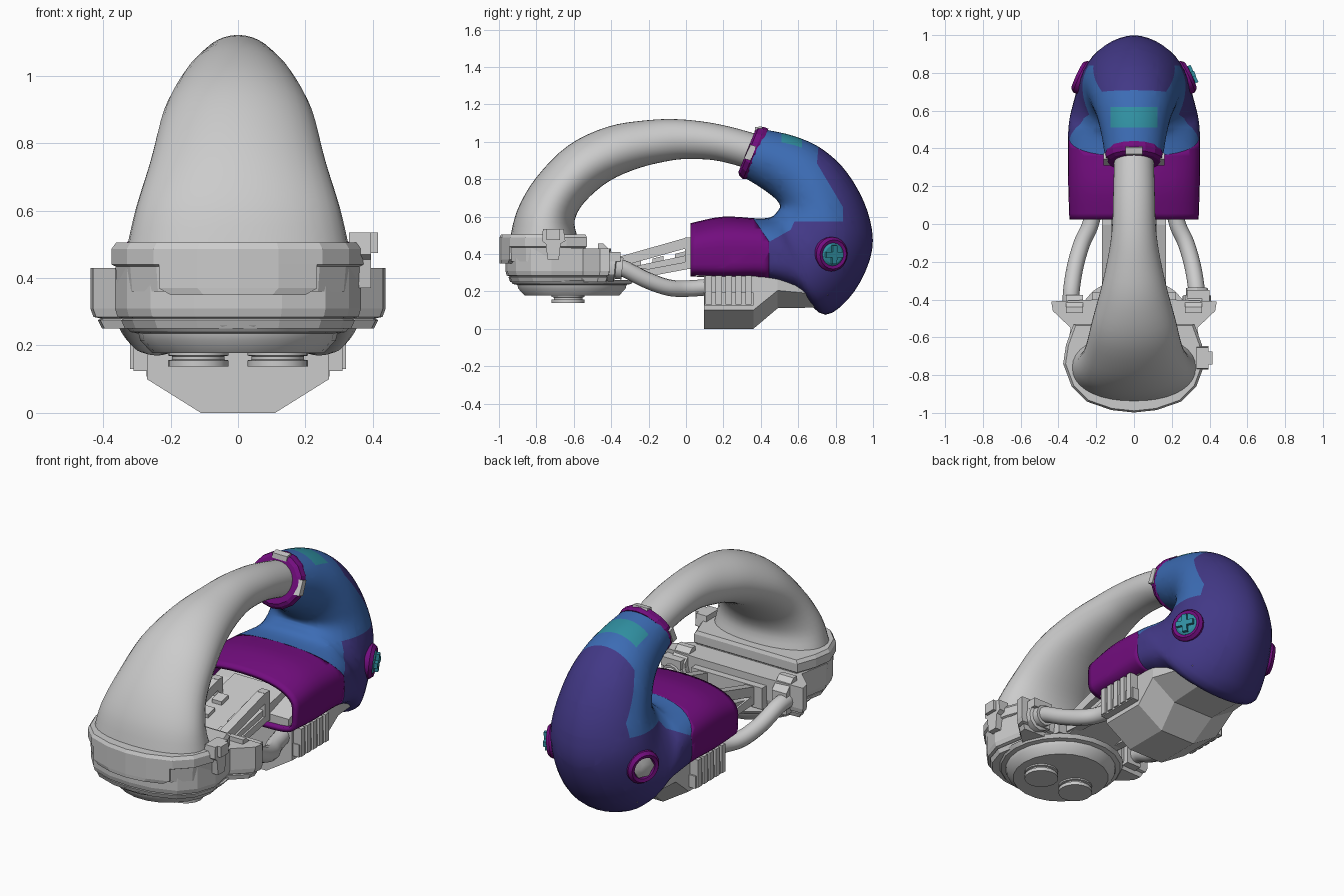
import bpy, bmesh, math
from mathutils import Vector

if "Cube" in bpy.data.objects:
    bpy.data.objects.remove(bpy.data.objects["Cube"])

def mat(name, c):
    m = bpy.data.materials.new(name)
    m.diffuse_color = (*c, 1)
    m.use_nodes = True
    m.node_tree.nodes["Principled BSDF"].inputs["Base Color"].default_value = m.diffuse_color
    return m

PURPLE = mat("purple", (0.17, 0.004, 0.21))
INDIGO = mat("indigo", (0.055, 0.04, 0.24))
BLUE = mat("blue", (0.045, 0.15, 0.46))
TEAL = mat("teal", (0.03, 0.28, 0.36))

def finish(bm, name, m=None, smooth=None):
    me = bpy.data.meshes.new(name)
    bm.to_mesh(me)
    bm.free()
    if smooth:
        me.shade_smooth()
        me.set_sharp_from_angle(angle=math.radians(smooth))
    if m:
        me.materials.append(m)
    ob = bpy.data.objects.new(name, me)
    bpy.context.collection.objects.link(ob)
    return ob

def skin_bm(rings, caps=True):
    bm = bmesh.new()
    vs = [[bm.verts.new(p) for p in r] for r in rings]
    n = len(vs[0])
    for a, b in zip(vs, vs[1:]):
        for i in range(n):
            bm.faces.new((a[i], a[(i + 1) % n], b[(i + 1) % n], b[i]))
    if caps:
        bm.faces.new(vs[0])
        bm.faces.new(vs[-1])
    bmesh.ops.recalc_face_normals(bm, faces=bm.faces[:])
    return bm

def skin(name, rings, m=None, smooth=None, caps=True):
    return finish(skin_bm(rings, caps), name, m, smooth)

def spline(pts, steps):
    """Catmull-Rom through tuples of any length."""
    out = []
    for i in range(len(pts) - 1):
        p0, p1, p2, p3 = pts[max(i - 1, 0)], pts[i], pts[i + 1], pts[min(i + 2, len(pts) - 1)]
        for k in range(steps):
            t = k / steps
            out.append(tuple(0.5 * (2*b + (c - a)*t + (2*a - 5*b + 4*c - d)*t*t + (3*b - a - 3*c + d)*t**3)
                             for a, b, c, d in zip(p0, p1, p2, p3)))
    return out + [tuple(pts[-1])]

def sections(secs, n):
    """Each section: inner y,z, outer y,z, half width, roundness exponent (inner half, outer half)."""
    rings = []
    for yi, zi, yo, zo, w, e, *eo in secs:
        r = []
        for k in range(n):
            a = 2 * math.pi * k / n
            c, s = math.cos(a), math.sin(a)
            x = eo[0] if eo and s > 0 else e
            u = math.copysign(abs(c) ** (2 / x), c)
            v = math.copysign(abs(s) ** (2 / x), s)
            r.append((w * u, (yi + yo) / 2 + (yo - yi) / 2 * v, (zi + zo) / 2 + (zo - zi) / 2 * v))
        rings.append(r)
    return rings

def prism(name, prof, x0, x1, m=None):
    return skin(name, [[(x, y, z) for y, z in prof] for x in (x0, x1)], m)

def box(name, x, y, z, m=None):
    return prism(name, [(y[0], z[0]), (y[1], z[0]), (y[1], z[1]), (y[0], z[1])], x[0], x[1], m)

def lathe(name, loc, axis, prof, n=24, m=None, caps=True):
    q = Vector(axis).to_track_quat('Z', 'Y')
    rings = [[Vector(loc) + q @ Vector((r * math.cos(2*math.pi*k/n), r * math.sin(2*math.pi*k/n), h))
              for k in range(n)] for r, h in prof]
    return skin(name, rings, m, 30, caps)

def stack(name, half, levels, cy):
    """Mirrored half outline stacked at (z, scale) levels."""
    out = half + [(-x, y) for x, y in reversed(half) if x > 0]
    return skin(name, [[(x * s, cy + (y - cy) * s, z) for x, y in out] for z, s in levels])

# big arched hose
skin("arched_hose", sections(spline([
    (-.58, .49, -.94, .49, .33, 2.2), (-.595, .58, -.90, .64, .302, 2.1), (-.54, .68, -.80, .81, .26, 2),
    (-.41, .79, -.63, .98, .222, 2), (-.25, .86, -.42, 1.08, .172, 2), (-.08, .90, -.21, 1.115, .132, 2),
    (.03, .908, -.03, 1.12, .115, 2), (.16, .90, .17, 1.095, .11, 2), (.29, .868, .365, 1.045, .105, 2),
    (.36, .84, .43, 1.02, .10, 2)], 4), 36), None, 40)

# curved body shell, cut along seam lines and split into colour panels
body = spline([
    (.025, .565, .025, .28, .342, 2.3, 6), (.2, .60, .2, .272, .348, 2.4, 6), (.39, .59, .42, .262, .35, 2.5, 4.5),
    (.46, .60, .60, .19, .345, 2.4, 2.8), (.49, .63, .745, .075, .325, 2.3, 2.2), (.50, .645, .90, .20, .30, 2.2, 1.9),
    (.503, .655, .995, .42, .28, 2.1, 1.8), (.498, .67, .97, .63, .255, 2, 1.8), (.483, .69, .865, .83, .228, 2, 1.9),
    (.455, .715, .73, .96, .20, 2, 2), (.40, .755, .58, 1.03, .175, 2, 2), (.31, .81, .425, 1.065, .155, 2, 2)], 4)
SEAM = [(.36, .64), (.36, .59), (.445, .465), (.56, .53), (.58, .575), (.84, .575), (.84, .65),
        (.70, .885), (.72, 1.1), (.2, 1.1), (.2, .7)]

def in_seam(y, z):
    hit = False
    for (a, b), (c, d) in zip(SEAM, SEAM[1:] + SEAM[:1]):
        if (b > z) != (d > z) and y < (c - a) * (z - b) / (d - b) + a:
            hit = not hit
    return hit

def region(p):
    if in_seam(p.y, p.z):
        return "marker_patch" if abs(p.x) < .125 and .51 < p.y < .62 and p.z > .9 else "upper_sleeve"
    return "lower_cuff" if p.y < .445 else "rear_shell"

for name, m in (("marker_patch", TEAL), ("upper_sleeve", BLUE), ("lower_cuff", PURPLE), ("rear_shell", INDIGO)):
    bm = skin_bm(sections(body, 40), False)
    cuts = [((0, a, b), (0, d - b, a - c)) for (a, b), (c, d) in zip(SEAM[:8], SEAM[1:9])]
    cuts += [((0, .445, 0), (0, 1, 0)), ((0, .51, 0), (0, 1, 0)), ((0, .62, 0), (0, 1, 0)),
             ((.125, 0, 0), (1, 0, 0)), ((-.125, 0, 0), (1, 0, 0))]
    for co, no in cuts:
        bmesh.ops.bisect_plane(bm, geom=bm.verts[:] + bm.edges[:] + bm.faces[:], dist=1e-5, plane_co=co, plane_no=no)
    drop = [f for f in bm.faces if region(f.calc_center_median()) != name]
    bmesh.ops.delete(bm, geom=drop, context='FACES')
    ob = finish(bm, name, m, 45)
    if name == "lower_cuff":
        sol = ob.modifiers.new("wall", 'SOLIDIFY')
        sol.thickness, sol.offset = .025, -1

# collar where the hose enters the sleeve
skin("sleeve_collar", sections([(.33, .80, .44, 1.07, .15, 2), (.305, .80, .42, 1.078, .16, 2),
     (.285, .82, .39, 1.08, .155, 2), (.28, .838, .373, 1.067, .135, 2)], 16), PURPLE)
prism("collar_tab_top", [(.365, 1.04), (.37, 1.078), (.405, 1.083), (.42, 1.05)], -.045, .045)
for s in (-1, 1):
    prism("collar_tab_side", [(.31, .91), (.345, .985), (.375, .975), (.345, .9)], s * .12, s * .162)

# front base: rim, winged body, bowl and feet
rim = [(0, -.998), (.12, -.985), (.25, -.94), (.33, -.86), (.375, -.74), (.36, -.64), (.32, -.53)]
stack("hose_rim", rim, [(.36, .95), (.435, .97), (.44, 1), (.487, 1), (.505, .965)], -.74)
stack("front_plate", [(0, -.998), (.12, -.985), (.235, -.945), (.235, -.8)], [(.35, .85), (.37, 1), (.45, 1)], -.99)
wing = [(0, -.965), (.13, -.955), (.26, -.91), (.33, -.83), (.365, -.72), (.335, -.55), (.43, -.46), (.438, -.41), (.2, -.40)]
stack("winged_base", wing, [(.25, .92), (.275, .95), (.28, .93), (.285, .98), (.31, 1), (.43, 1)], -.65)
lathe("base_bowl", (0, -.61, 0), (0, 0, 1), [(.255, .178), (.29, .215), (.295, .235), (.32, .24), (.335, .26)], 22)
for s in (-1, 1):
    lathe("base_foot", (s * .118, -.63, 0), (0, 0, 1),
          [(.09, .137), (.09, .156), (.078, .158), (.078, .168), (.09, .17), (.09, .19)], 18)
    prism("wing_lug", [(-.47, .455), (-.44, .455), (-.375, .39), (-.375, .27), (-.47, .27)], s * .27, s * .36)
prism("clip_lever", [(-.77, .47), (-.765, .535), (-.655, .535), (-.645, .47), (-.67, .455), (-.68, .37), (-.74, .37), (-.75, .455)], .33, .395)
box("clip_head", (.35, .415), (-.745, -.675), (.475, .535))
box("hose_latch", (.28, .40), (-.45, -.35), (.36, .41))

# bridge between base and rear block
prism("bridge_slab", [(-.44, .30), (.2, .435), (.2, .38), (-.44, .26)], -.16, .16)
box("bridge_mount", (-.22, .22), (-.46, -.36), (.27, .39))
for s in (-1, 1):
    prism("bridge_upper_rail", [(-.4, .375), (-.36, .385), (.0, .487), (.04, .487), (.04, .44), (0, .43), (-.38, .325)], s * .12, s * .17)
    prism("bridge_lower_rail", [(-.4, .345), (-.2, .32), (.04, .365), (.04, .325), (-.2, .28), (-.4, .29)], s * .12, s * .17)
    box("bridge_post", (s * .12, s * .17), (-.005, .04), (.32, .487))
    for y in (-.3, -.18, -.06):
        z = .305 + (y + .44) * .211
        prism("bridge_pad", [(y, z - .02), (y + .06, z - .005), (y + .06, z + .03), (y, z + .015)], s * .06, s * .12)

    # side pipes, with a coupling on the right
    pts = [Vector(p) for p in spline([(s * .335, -.42, .335), (s * .33, -.34, .325), (s * .31, -.22, .265),
           (s * .275, -.10, .222), (s * .23, 0, .215), (s * .20, .14, .225)], 5)]
    rings = []
    for i, p in enumerate(pts):
        q = (pts[min(i + 1, len(pts) - 1)] - pts[max(i - 1, 0)]).to_track_quat('Z', 'X')
        rings.append([p + q @ Vector((.044 * math.cos(k * math.pi / 6), .044 * math.sin(k * math.pi / 6), 0)) for k in range(12)])
    skin("side_pipe", rings, None, 40)
    if s > 0:
        lathe("pipe_coupling", (s * .333, -.42, .33), (0, 1, -.1), [(.075, 0), (.075, .04), (.058, .045), (.058, .08)], 12)

    # cooling ribs
    box("rib_backing", (s * .25, s * .31), (.1, .36), (.125, .195))
    for k in range(5):
        y = .105 + k * .053
        prism("cooling_rib", [(y, .13), (y + .034, .13), (y + .034, .285), (y, .285)], s * .25, s * .32)

    # side port, with a valve on the right and a bare plug on the left
    loc, ax = Vector((s * .272, .775, .40)), Vector((s * .9, .42, -.08)).normalized()
    lathe("port_ring", loc, ax, [(.092, -.05), (.092, .012), (.078, .03), (.06, .025), (.06, -.04)], 20, PURPLE, False)
    if s > 0:
        lathe("valve_disc", loc, ax, [(.062, -.03), (.062, .026), (.05, .034)], 16, TEAL)
        side = Vector((-ax.y, ax.x, 0)).normalized()
        for d in (side, side.cross(ax)):
            o = d.cross(ax) * .014
            skin("valve_bar", [[loc + ax * h + d * l + o * w for l, w in ((-.05, -1), (.05, -1), (.05, 1), (-.05, 1))]
                               for h in (.02, .052)], TEAL)
    else:
        lathe("port_plug", loc, ax, [(.064, -.03), (.062, .016), (.025, .028)], 6)

# rear block with faceted keel, and the core inside the cuff
def keel(y, a, b):
    h = [(a[0], a[1]), (b[0], b[1]), (b[0], .31)]
    return [(x, y, z) for x, z in h + [(-x, z) for x, z in reversed(h)]]

skin("rear_block", [keel(.095, (.11, 0), (.27, .1)), keel(.36, (.11, 0), (.27, .1)),
                    keel(.49, (.13, .11), (.28, .205)), keel(.76, (.14, .115), (.23, .18))])
prism("cuff_core", [(.05, .28), (.05, .35), (.2, .40), (.44, .45), (.44, .28)], -.28, .28)
